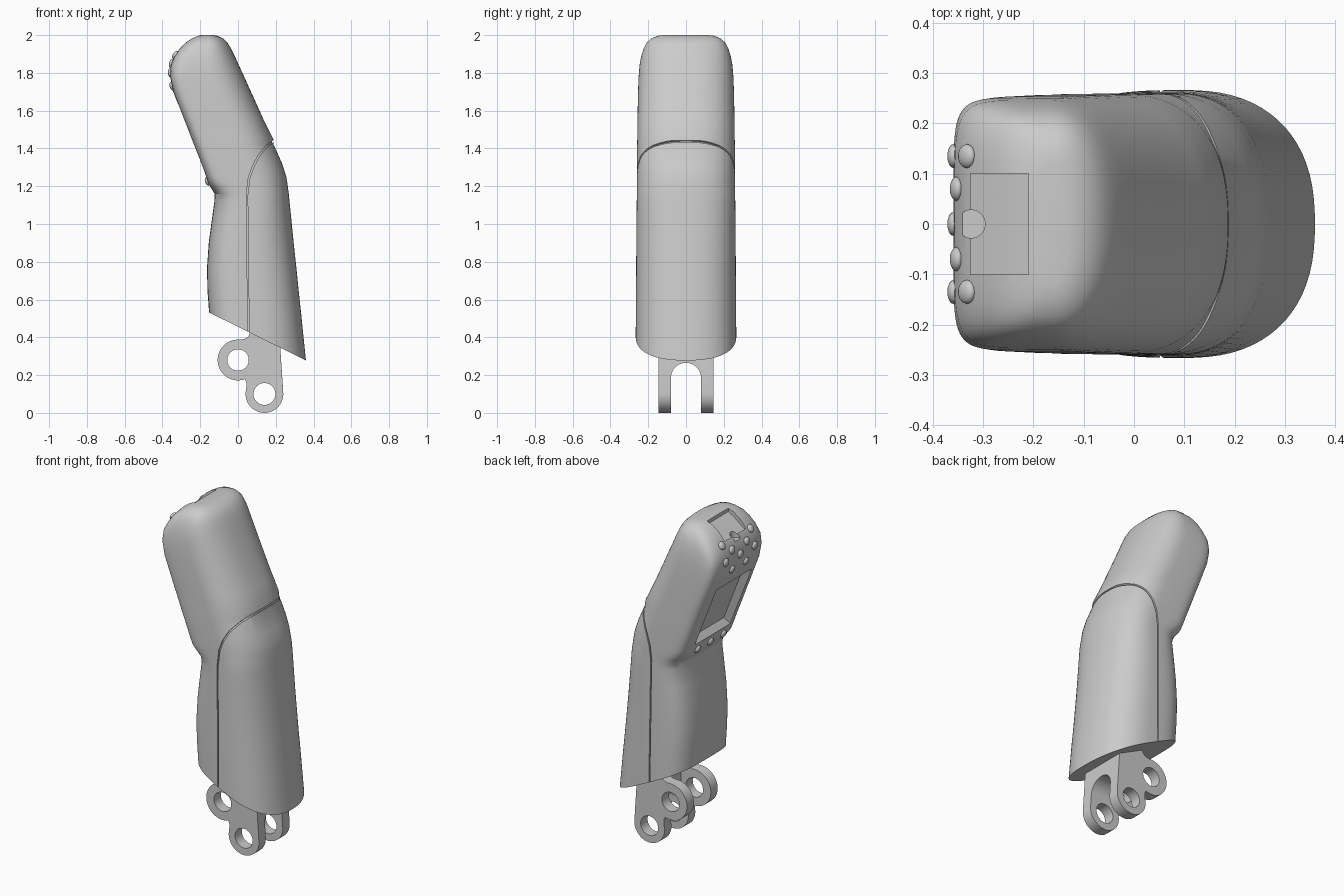
import bpy, bmesh
from math import sin, cos, pi, radians
from mathutils import Vector, Matrix

if "Cube" in bpy.data.objects:
    bpy.data.objects.remove(bpy.data.objects["Cube"])

# body stations: z, left x, right x, half width, squareness of the left face
STATIONS = [
    (0.10, -.135, .378, .267, 3.5), (0.53, -.153, .334, .266, 3.5), (0.65, -.162, .321, .265, 3.5),
    (0.77, -.164, .309, .264, 3.5), (0.90, -.155, .295, .263, 3.5), (1.02, -.139, .283, .262, 3.5),
    (1.12, -.125, .273, .261, 3.5), (1.16, -.124, .269, .260, 4), (1.19, -.142, .265, .260, 5),
    (1.22, -.160, .261, .260, 6), (1.25, -.168, .256, .260, 7), (1.32, -.195, .234, .259, 7),
    (1.42, -.234, .189, .259, 7), (1.45, -.246, .187, .258, 7), (1.55, -.285, .137, .257, 7),
    (1.70, -.343, .069, .254, 7), (1.78, -.359, .033, .251, 7), (1.84, -.357, .005, .246, 6),
    (1.89, -.336, -.017, .237, 5), (1.93, -.308, -.037, .224, 4.5), (1.96, -.279, -.056, .208, 4),
    (1.983, -.246, -.080, .183, 3.5), (1.996, -.215, -.108, .150, 3), (2.0, -.195, -.130, .120, 3)]


def finish(name, bm):
    bmesh.ops.recalc_face_normals(bm, faces=bm.faces)
    me = bpy.data.meshes.new(name)
    bm.to_mesh(me)
    bm.free()
    ob = bpy.data.objects.new(name, me)
    bpy.context.collection.objects.link(ob)
    return ob


def prism(name, pts, a, b, axis='Y'):
    """Extrude a closed outline from a to b along Y (x,z points), X (y,z) or Z (x,y)."""
    put = {'Y': lambda p, t: (p[0], t, p[1]), 'X': lambda p, t: (t, p[0], p[1]),
           'Z': lambda p, t: (p[0], p[1], t)}[axis]
    bm = bmesh.new()
    lo, hi = ([bm.verts.new(put(p, t)) for p in pts] for t in (a, b))
    bm.faces.new(lo)
    bm.faces.new(hi)
    n = len(pts)
    for i in range(n):
        j = (i + 1) % n
        bm.faces.new((lo[i], lo[j], hi[j], hi[i]))
    return finish(name, bm)


def arc(cx, cz, r, a0, a1, n):
    return [(cx + r * cos(radians(a0 + (a1 - a0) * i / n)),
             cz + r * sin(radians(a0 + (a1 - a0) * i / n))) for i in range(n + 1)]


def circle(cx, cz, r, n=32):
    return arc(cx, cz, r, 0, 360, n)[:-1]


def cut(ob, cutter):
    cutter.hide_render = True
    m = ob.modifiers.new("cut", 'BOOLEAN')
    m.object, m.operation, m.solver = cutter, 'DIFFERENCE', 'EXACT'
    bpy.context.view_layer.objects.active = ob
    bpy.ops.object.modifier_apply(modifier=m.name)
    bpy.data.objects.remove(cutter)


def smooth(ob, angle=30):
    bpy.ops.object.select_all(action='DESELECT')
    ob.select_set(True)
    bpy.context.view_layer.objects.active = ob
    bpy.ops.object.shade_smooth_by_angle(angle=radians(angle))


def loft(name, inset=0.0, n=72):
    """Stacked cross-sections: squarish on the left, rounded on the right."""
    bm = bmesh.new()
    rings = []
    for z, l, r, w, sq in STATIONS:
        c, a = (l + r) / 2, (r - l) / 2 - inset
        ring = []
        for i in range(n):
            t = 2 * pi * (i + .5) / n
            e = 2 / (2.4 if cos(t) > 0 else sq)
            x = abs(cos(t)) ** e * (1 if cos(t) > 0 else -1)
            y = abs(sin(t)) ** e * (1 if sin(t) > 0 else -1)
            ring.append(bm.verts.new((c + a * x, (w - inset) * y, z)))
        rings.append(ring)
    for p, q in zip(rings, rings[1:]):
        for i in range(n):
            j = (i + 1) % n
            bm.faces.new((p[i], p[j], q[j], q[i]))
    bm.faces.new(rings[-1])
    # slanted lower end
    res = bmesh.ops.bisect_plane(bm, geom=bm.verts[:] + bm.edges[:] + bm.faces[:],
                                 plane_co=(-.15, 0, .53 - 4 * inset), plane_no=(-.255, 0, -.515),
                                 clear_outer=True)
    edges = [e for e in res['geom_cut'] if isinstance(e, bmesh.types.BMEdge)]
    bmesh.ops.edgeloop_fill(bm, edges=edges)
    return finish(name, bm)


def left_x(z):
    for a, b in zip(STATIONS, STATIONS[1:]):
        if a[0] <= z <= b[0]:
            return a[1] + (b[1] - a[1]) * (z - a[0]) / (b[0] - a[0])


# main body
body = loft("body")

# shallow seam groove around the rear shell
seam = [(.26, 1.445), (.19, 1.436), (.155, 1.408), (.115, 1.36), (.085, 1.305), (.062, 1.24),
        (.051, 1.15), (.055, .8), (.06, .3)]
groove = prism("seam_cutter", seam + [(x - .007, z + .006) for x, z in reversed(seam)], -.4, .4)
cut(groove, loft("seam_core", .009))
cut(body, groove)

# screen recess with sloping walls, set in the tilted face
up = Vector((-.363, 0, .932))
out = Vector((-.932, 0, -.363))
mid = Vector((left_x(1.455), 0, 1.455))
bm = bmesh.new()
bmesh.ops.create_cube(bm, size=2)
for v in bm.verts:
    hy, hu, d = (.178, .208, .02) if v.co.z > 0 else (.145, .172, -.04)
    v.co = mid + Vector((0, v.co.x * hy, 0)) + up * (v.co.y * hu) + out * d
cut(body, finish("screen_cutter", bm))

# angled window and thumb notch on the top slope
cut(body, prism("window_cutter", [(-.325, 1.893), (-.25, 1.952), (-.21, 1.976), (-.21, 2.1), (-.325, 2.1)], -.1, .1))
cut(body, prism("notch_cutter", circle(-.324, 0, .028, 24), 1.878, 2.1, 'Z'))
smooth(body)


# oval buttons
def button(name, x, y, z, normal):
    q = Vector(normal).to_track_quat('Z', 'Y')
    bm = bmesh.new()
    bmesh.ops.create_uvsphere(bm, u_segments=16, v_segments=10, radius=1)
    ob_m = Matrix.Translation((x, y, z)) @ q.to_matrix().to_4x4() @ Matrix.Diagonal((.024, .024, .013, 1))
    bmesh.ops.transform(bm, matrix=ob_m, verts=bm.verts)
    smooth(finish(name, bm), 60)


for z, ys, nrm in [(1.895, (-.135, .135), (-.82, 0, .57)), (1.85, (-.07, .07), (-1, 0, .2)),
                   (1.80, (-.135, 0, .135), (-1, 0, -.05)), (1.73, (-.065, .065), (-1, 0, -.3)),
                   (1.225, (-.12, 0, .12), out)]:
    for y in ys:
        button("button", left_x(z), y, z, nrm)

# hinge bracket: twin-ring lugs joined under the body
outline = ([(.22, .40), (.21, .52), (.065, .52), (.065, .43), (.055, .405), (.035, .391)]
           + arc(0, .28, .108, 85, 290, 24) + [(.045, .16)]
           + arc(.14, .10, .10, 165, 360, 24))
bracket = prism("hinge_bracket", outline, -.145, .145)
cut(bracket, prism("arch_cutter", [(-.08, -.1)] + arc(0, .185, .08, 180, 0, 20) + [(.08, -.1)], -.5, .5, 'X'))
cut(bracket, prism("lug_gap_cutter", [(-.3, -.1), (.09, -.1), (.09, .42), (-.3, .42)], -.08, .08))
cut(bracket, prism("hole_cutter", circle(0, .28, .057), -.4, .4))
cut(bracket, prism("hole_cutter", circle(.14, .10, .058), -.4, .4))
smooth(bracket)
